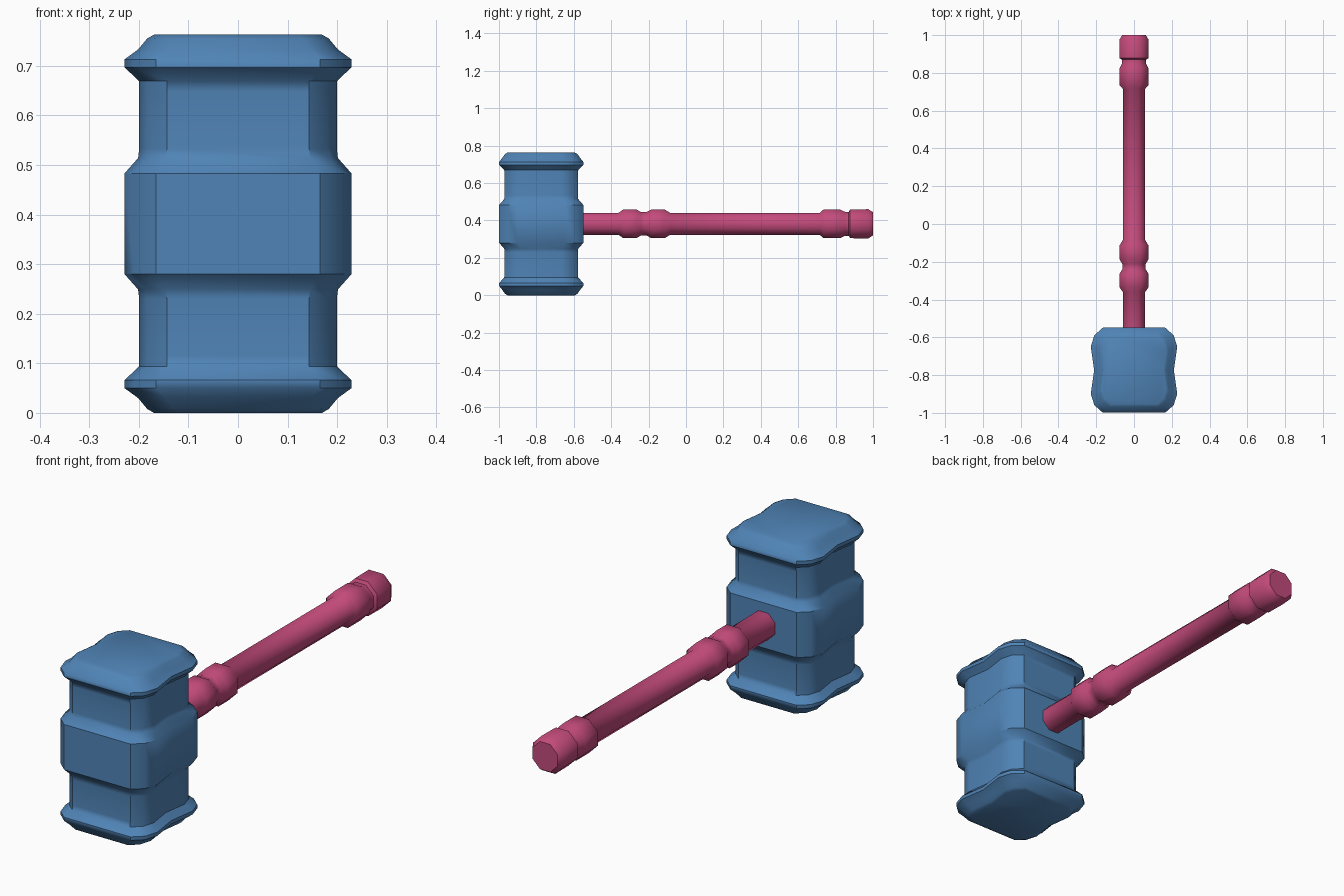
import bpy, bmesh, math
from mathutils import Vector

if "Cube" in bpy.data.objects:
    bpy.data.objects.remove(bpy.data.objects["Cube"])


def loft(name, rings, colour, angle):
    """Skin a closed solid through matching rings of points."""
    bm = bmesh.new()
    loops = [[bm.verts.new(p) for p in ring] for ring in rings]
    n = len(loops[0])
    for a, b in zip(loops, loops[1:]):
        for i in range(n):
            j = (i + 1) % n
            bm.faces.new((a[i], a[j], b[j], b[i]))
    bm.faces.new(loops[0])
    bm.faces.new(loops[-1])
    bmesh.ops.recalc_face_normals(bm, faces=bm.faces)
    mesh = bpy.data.meshes.new(name)
    bm.to_mesh(mesh)
    bm.free()
    obj = bpy.data.objects.new(name, mesh)
    bpy.context.collection.objects.link(obj)
    mat = bpy.data.materials.new(name + "_colour")
    mat.diffuse_color = colour
    mat.use_nodes = True
    mat.node_tree.nodes["Principled BSDF"].inputs["Base Color"].default_value = mat.diffuse_color
    mesh.materials.append(mat)
    bpy.ops.object.select_all(action='DESELECT')
    obj.select_set(True)
    bpy.context.view_layer.objects.active = obj
    bpy.ops.object.shade_smooth_by_angle(angle=math.radians(angle))
    return obj


# Head cross-section: rounded square, pinched in on the left and right
quarter = [(0.165, 0.225), (0.21, 0.185), (0.229, 0.125)]
right = quarter + [(0.211, 0)] + [(x, -y) for x, y in reversed(quarter)]
section = right + [(-x, -y) for x, y in right]

# Lower half of the head profile (z, x scale, y scale), mirrored upward
MID, HEAD_Y = 0.3815, -0.774
half = [(0.0, 0.74, 0.80), (0.008, 0.80, 0.86), (0.030, 0.88, 0.93),
        (0.050, 1.0, 1.0), (0.066, 1.0, 1.0), (0.094, 0.87, 0.88),
        (0.115, 0.87, 0.87), (0.23, 0.87, 0.87), (0.249, 0.88, 0.88),
        (0.280, 1.0, 1.0)]
profile = half + [(2 * MID - z, sx, sy) for z, sx, sy in reversed(half)]
loft("mallet_head",
     [[Vector((x * sx, HEAD_Y + y * sy, z)) for x, y in section]
      for z, sx, sy in profile],
     (0.08, 0.23, 0.47, 1), 40)

# Handle: octagonal rod with turned collars (y, half width across flats)
SIDES, AXIS_Z = 8, 0.382
rod = [(-0.60, 0.059), (-0.36, 0.059), (-0.335, 0.077), (-0.265, 0.077),
       (-0.240, 0.062), (-0.212, 0.062), (-0.185, 0.077), (-0.115, 0.077),
       (-0.085, 0.059), (0.715, 0.059), (0.735, 0.076), (0.825, 0.076),
       (0.850, 0.064), (0.870, 0.064), (0.878, 0.077), (0.975, 0.078),
       (1.0, 0.062)]


def octagon(y, flat):
    r = flat / math.cos(math.pi / SIDES)
    angles = [math.tau * (i + 0.5) / SIDES for i in range(SIDES)]
    return [Vector((r * math.cos(a), y, AXIS_Z + r * math.sin(a))) for a in angles]


loft("handle", [octagon(y, r) for y, r in rod], (0.55, 0.07, 0.2, 1), 50)
